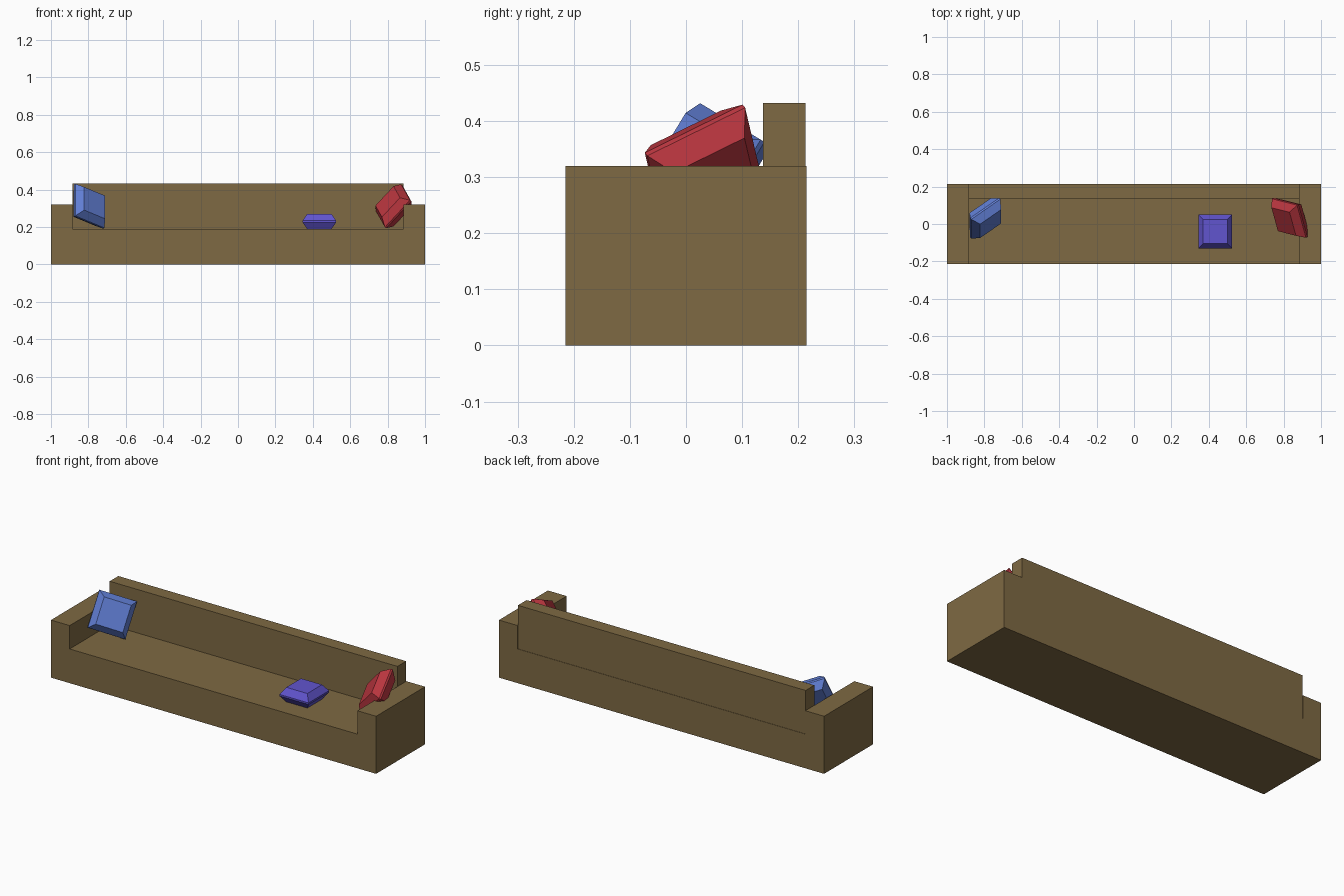
import bpy
import bmesh
from mathutils import Matrix, Vector

cube = bpy.data.objects.get("Cube")
if cube:
    bpy.data.objects.remove(cube, do_unlink=True)


def material(name, rgb):
    mat = bpy.data.materials.new(name)
    mat.use_nodes = True
    mat.diffuse_color = (*rgb, 1)
    mat.node_tree.nodes["Principled BSDF"].inputs["Base Color"].default_value = (*rgb, 1)
    return mat


def add_object(name, bm, mat):
    bmesh.ops.recalc_face_normals(bm, faces=bm.faces)
    mesh = bpy.data.meshes.new(name)
    bm.to_mesh(mesh)
    bm.free()
    mesh.materials.append(mat)
    obj = bpy.data.objects.new(name, mesh)
    bpy.context.collection.objects.link(obj)
    return obj


def box(name, low, high, mat):
    low, high = Vector(low), Vector(high)
    bm = bmesh.new()
    bmesh.ops.create_cube(bm, size=1)
    bmesh.ops.scale(bm, vec=high - low, verts=bm.verts)
    bmesh.ops.translate(bm, vec=(low + high) / 2, verts=bm.verts)
    return add_object(name, bm, mat)


# Square cushion: stacked square rings, widest at the seam
PROFILE = [(0.072, -0.045), (0.1, -0.005), (0.1, 0.005), (0.072, 0.045)]


def cushion(name, centre, mat, scale=1.0, side=(1, 0, 0), up=(0, 1, 0)):
    bm = bmesh.new()
    rings = []
    for half, z in PROFILE:
        corners = [(-half, -half), (half, -half), (half, half), (-half, half)]
        rings.append([bm.verts.new((x, y, z)) for x, y in corners])
    for lower, upper in zip(rings, rings[1:]):
        for i in range(4):
            j = (i + 1) % 4
            bm.faces.new((lower[i], lower[j], upper[j], upper[i]))
    bm.faces.new(rings[0][::-1])
    bm.faces.new(rings[-1])
    # Orient from the two edge directions
    x = Vector(side).normalized()
    z = x.cross(Vector(up)).normalized()
    turn = Matrix((x, z.cross(x), z)).transposed().to_4x4()
    obj = add_object(name, bm, mat)
    obj.matrix_world = Matrix.Translation(centre) @ turn @ Matrix.Scale(scale, 4)
    return obj


brown = material("brown upholstery", (0.21, 0.142, 0.056))
blue = material("blue fabric", (0.12, 0.21, 0.66))
red = material("red fabric", (0.49, 0.037, 0.05))
violet = material("violet fabric", (0.12, 0.09, 0.62))

# Sofa frame
box("seat_base", (-1, -0.215, 0), (1, 0.215, 0.19), brown)
box("backrest", (-0.885, 0.137, 0.19), (0.885, 0.213, 0.432), brown)
for name, sign in (("left_arm", 1), ("right_arm", -1)):
    inner, outer = sorted((0.885 * sign, sign))
    box(name, (inner, -0.215, 0.19), (outer, 0.215, 0.32), brown)

# Cushions: one flat on the seat, two leaning in the corners
cushion("seat_cushion", (0.435, -0.04, 0.23), violet, scale=0.9)
cushion("right_cushion", (-0.795, 0.031, 0.3115), blue,
        side=(0.777, 0.539, -0.324), up=(0, 0.515, 0.857))
cushion("left_cushion", (0.832, 0.033, 0.3115), red,
        side=(0.67, -0.17, 0.72), up=(-0.237, 0.869, 0.43))
